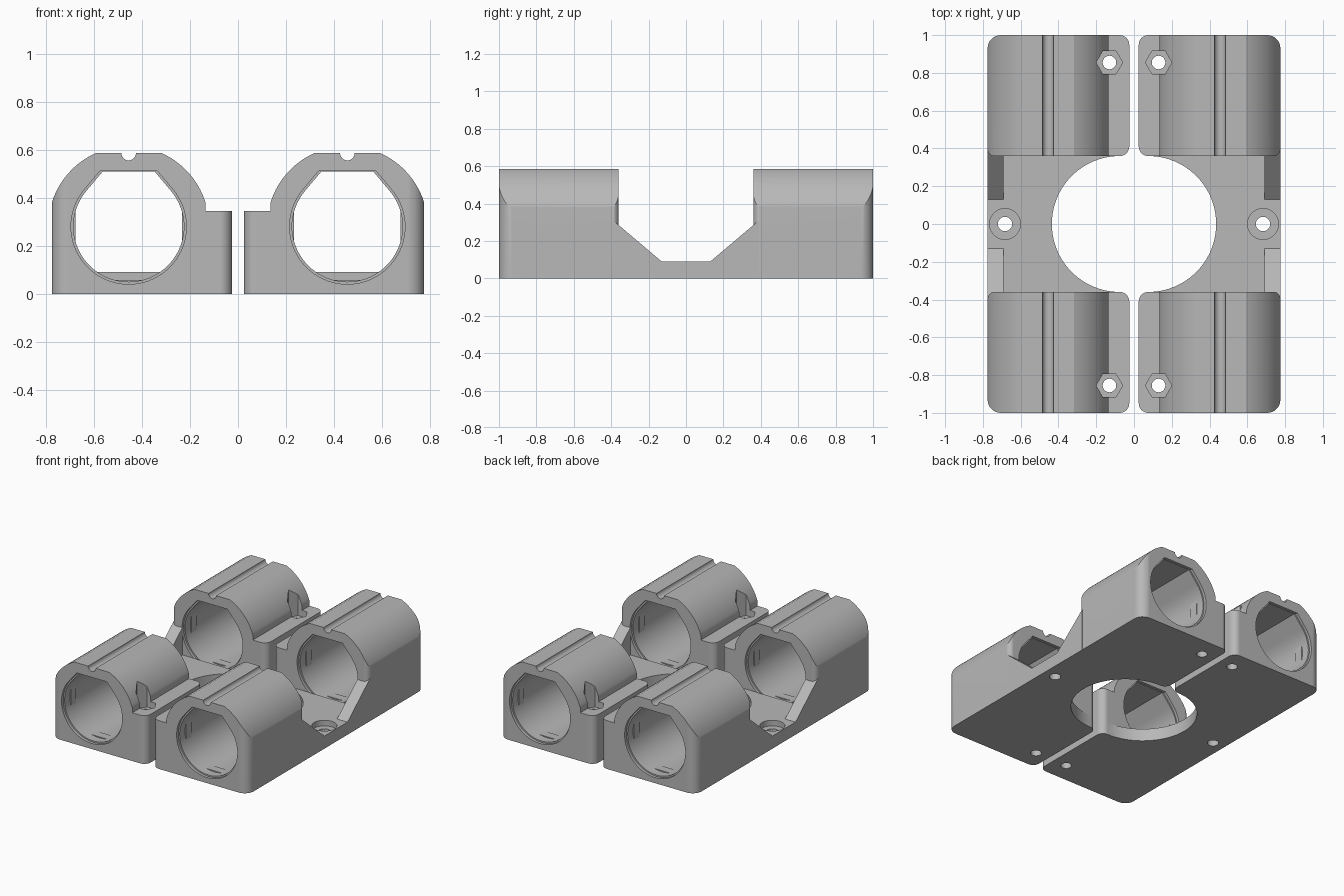
import bpy, bmesh, math
from math import cos, sin, radians, sqrt

if "Cube" in bpy.data.objects:
    bpy.data.objects.remove(bpy.data.objects["Cube"], do_unlink=True)

grey = bpy.data.materials.new("plain_grey")
grey.use_nodes = True
grey.diffuse_color = (0.48, 0.48, 0.48, 1)
grey.node_tree.nodes["Principled BSDF"].inputs["Base Color"].default_value = grey.diffuse_color

CX, CZ = 0.455, 0.28            # bore centre
IN, OUT = 0.025, 0.775          # sides of one half
END, MID = -1.0, -0.36          # ends of the front holder
BASE = 0.09                     # base plate thickness


def arc(cx, cy, r, a, b, n):
    return [(cx + r * cos(radians(a + (b - a) * i / n)),
             cy + r * sin(radians(a + (b - a) * i / n))) for i in range(n + 1)]


def prism(name, pts, axis, lo, hi):
    """Extrude a closed 2D outline along x, y or z."""
    place = {"x": lambda p, t: (t, p[0], p[1]),
             "y": lambda p, t: (p[0], t, p[1]),
             "z": lambda p, t: (p[0], p[1], t)}[axis]
    bm = bmesh.new()
    a = [bm.verts.new(place(p, lo)) for p in pts]
    b = [bm.verts.new(place(p, hi)) for p in pts]
    bm.faces.new(a)
    bm.faces.new(b[::-1])
    for i in range(len(pts)):
        j = (i + 1) % len(pts)
        bm.faces.new((a[i], b[i], b[j], a[j]))
    bmesh.ops.recalc_face_normals(bm, faces=bm.faces)
    mesh = bpy.data.meshes.new(name)
    bm.to_mesh(mesh)
    bm.free()
    mesh.materials.append(grey)
    ob = bpy.data.objects.new(name, mesh)
    bpy.context.collection.objects.link(ob)
    return ob


def activate(ob):
    bpy.ops.object.select_all(action="DESELECT")
    ob.select_set(True)
    bpy.context.view_layer.objects.active = ob


def boolean(ob, cutter, operation="DIFFERENCE"):
    cutter.hide_render = True
    mod = ob.modifiers.new("cut", "BOOLEAN")
    mod.object, mod.operation, mod.solver = cutter, operation, "EXACT"
    activate(ob)
    bpy.ops.object.modifier_apply(modifier=mod.name)
    bpy.data.objects.remove(cutter, do_unlink=True)


def finish(ob, x=True, y=True):
    """Smooth the curved faces and mirror the part."""
    activate(ob)
    bpy.ops.object.shade_smooth_by_angle(angle=radians(22))
    weighted = ob.modifiers.new("normals", "WEIGHTED_NORMAL")
    weighted.keep_sharp = True
    mirror = ob.modifiers.new("mirror", "MIRROR")
    mirror.use_axis = (x, y, False)
    mirror.use_mirror_merge = False


def teardrop(r, top):
    """Round bore with sloped shoulders and a flat roof."""
    half = r * cos(radians(40)) - (top - CZ - r * sin(radians(40))) * math.tan(radians(40))
    return arc(CX, CZ, r, 140, 400, 52) + [(CX + half, top), (CX - half, top)]


# Bearing holder: arch with a bolt ledge
R, TOP, STEP = 0.335, 0.585, 0.13
right = math.degrees(math.acos((OUT - CX) / R))
roof = math.degrees(math.asin((TOP - CZ) / R))
left = math.degrees(math.acos((STEP + 0.005 - CX) / R))
outline = [(IN, 0), (OUT, 0)]
outline += arc(CX, CZ, R, right, roof, 14)
outline += arc(CX, CZ, R, 180 - roof, left, 14)
outline += [(STEP + 0.005, 0.345), (IN, 0.345)]
holder = prism("bearing_holders", outline, "y", END, MID)

# Rounded upright corners
plan = arc(IN + 0.05, END + 0.05, 0.05, 180, 270, 8)
plan += arc(OUT - 0.07, END + 0.07, 0.07, 270, 360, 8)
plan += arc(OUT - 0.035, MID - 0.035, 0.035, 0, 90, 8)
plan += arc(IN + 0.05, MID - 0.05, 0.05, 90, 180, 8)
boolean(holder, prism("corner_cutter", plan, "z", -0.1, 0.8), "INTERSECT")

# Bore with wider mouths, top groove, nut pocket and bolt hole
boolean(holder, prism("bore_cutter", teardrop(0.23, 0.51), "y", -1.1, -0.2))
for lo, hi in ((END - 0.1, END + 0.02), (MID - 0.02, MID + 0.1)):
    boolean(holder, prism("mouth_cutter", teardrop(0.24, 0.512), "y", lo, hi))
boolean(holder, prism("groove_cutter", arc(CX, TOP, 0.03, 0, 345, 23), "y", -1.1, -0.2))
boolean(holder, prism("nut_cutter", arc(0.13, -0.855, 0.07, 0, 300, 5), "z", 0.3, 0.8))
boolean(holder, prism("bolt_cutter", arc(0.13, -0.855, 0.036, 0, 345, 23), "z", -0.1, 0.8))
finish(holder)

# Grip pads just inside each bore mouth
for i, (dx, dz) in enumerate(((-1, 0), (1, 0), (0, -1))):
    for y in (END + 0.08, MID - 0.14):
        angle = math.degrees(math.atan2(dz, dx))
        pad = prism("grip_pad", arc(CX, CZ, 0.232, angle - 17, angle + 17, 8), "y", y, y + 0.06)
        finish(pad)

# Base plate with the round central opening
plate_plan = [(OUT, MID), (OUT, -MID)] + arc(0.075, 0, -MID, 90, -90, 48)
plate = prism("base_plate", plate_plan, "z", 0, BASE)
boolean(plate, prism("sink_cutter", arc(0.683, 0, 0.082, 0, 350, 35), "z", 0.05, 0.3))
boolean(plate, prism("screw_cutter", arc(0.683, 0, 0.038, 0, 345, 23), "z", -0.1, 0.3))
finish(plate, y=False)

# Sloped side gussets between plate and holders
slope = [(-0.13, BASE), (MID, BASE), (MID, 0), (MID - 0.03, 0), (MID - 0.03, 0.31)]
finish(prism("side_gussets", slope, "x", 0.692, OUT))
